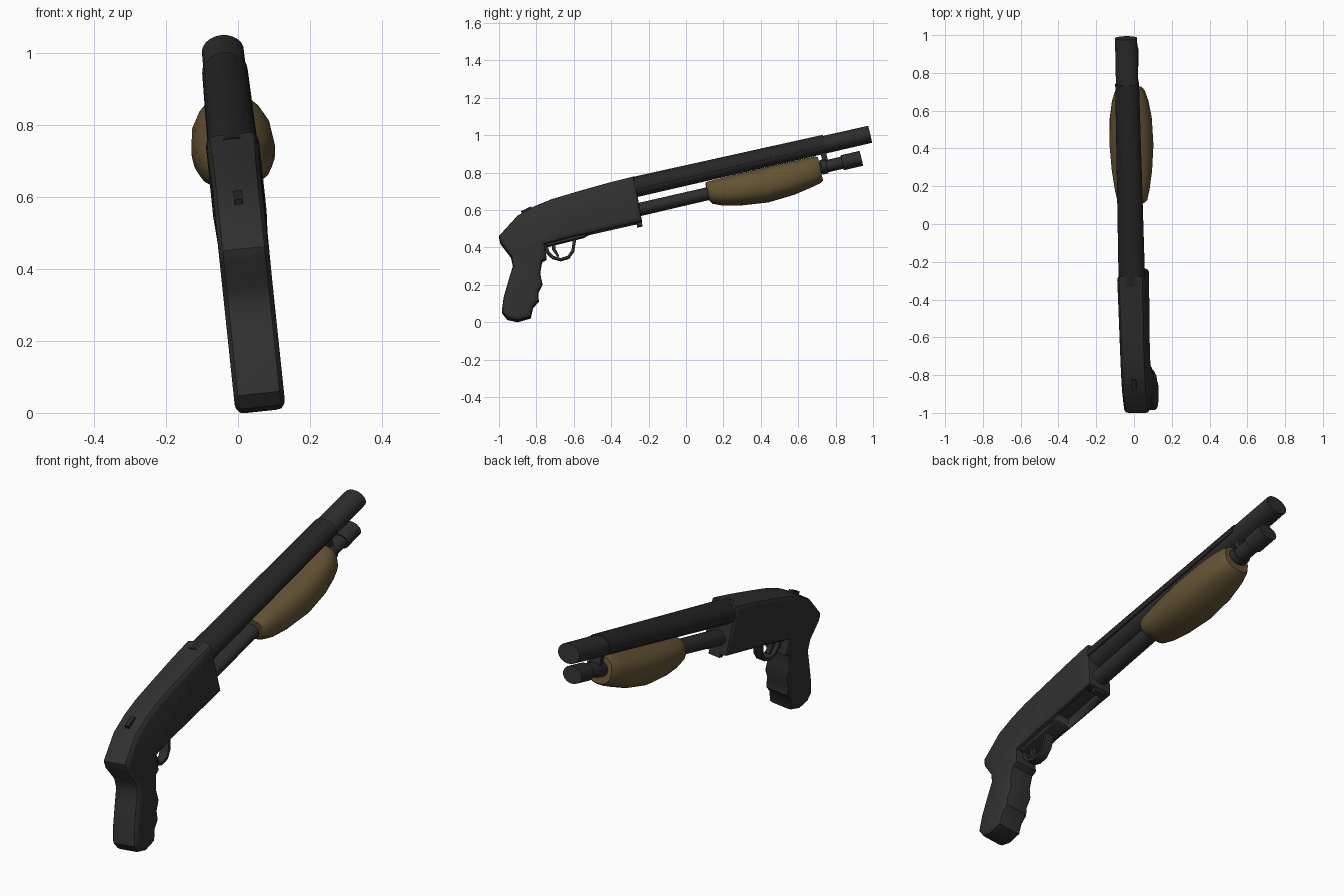
import bpy, bmesh, math
from mathutils import Matrix, Vector

if "Cube" in bpy.data.objects:
    bpy.data.objects.remove(bpy.data.objects["Cube"])

SLOPE = math.atan(0.229)          # barrel pitch
ROLL = Matrix.Translation((0.063, 0, 0.004)) @ Matrix.Rotation(math.radians(-6), 4, 'Y')
WIDE = 1.25                       # round parts are oval in x


def material(name, rgb):
    m = bpy.data.materials.new(name)
    m.diffuse_color = (*rgb, 1)
    m.use_nodes = True
    m.node_tree.nodes["Principled BSDF"].inputs["Base Color"].default_value = m.diffuse_color
    return m


BODY = material("dark grey polymer", (0.030, 0.030, 0.030))
STEEL = material("dark steel", (0.026, 0.026, 0.026))
SHIELD = material("black steel", (0.019, 0.019, 0.019))
WOOD = material("brown wood", (0.125, 0.086, 0.034))


def finish(name, bm, mat, angle=38):
    bmesh.ops.recalc_face_normals(bm, faces=bm.faces)
    bm.transform(ROLL)
    me = bpy.data.meshes.new(name)
    bm.to_mesh(me)
    bm.free()
    ob = bpy.data.objects.new(name, me)
    bpy.context.collection.objects.link(ob)
    me.materials.append(mat)
    bpy.ops.object.select_all(action='DESELECT')
    ob.select_set(True)
    bpy.context.view_layer.objects.active = ob
    bpy.ops.object.shade_smooth_by_angle(angle=math.radians(angle))
    return ob


def loft(name, rings, mat, angle=38):
    bm = bmesh.new()
    loops = [[bm.verts.new(p) for p in r] for r in rings]
    n = len(loops[0])
    for a, b in zip(loops, loops[1:]):
        for i in range(n):
            j = (i + 1) % n
            bm.faces.new((a[i], a[j], b[j], b[i]))
    bm.faces.new(loops[0])
    bm.faces.new(loops[-1])
    return finish(name, bm, mat, angle)


def inset(pts, d):
    """Move a closed side profile inwards by d."""
    v = [Vector(p) for p in pts]
    area = sum(v[i - 1].x * v[i].y - v[i].x * v[i - 1].y for i in range(len(v)))
    s = 1 if area > 0 else -1
    out = []
    for i, p in enumerate(v):
        e0 = (p - v[i - 1]).normalized()
        e1 = (v[(i + 1) % len(v)] - p).normalized()
        n0, n1 = Vector((-e0.y, e0.x)) * s, Vector((-e1.y, e1.x)) * s
        m = (n0 + n1).normalized()
        out.append(p + m * d / max(0.75, m.dot(n0)))
    return out


def slab(name, pts, w, b, mat, flare=lambda y: 1):
    """Side profile (y, z) given thickness in x with rounded rims."""
    half = [(w, b), (w - b * 0.1, b * 0.55), (w - b * 0.45, b * 0.1), (w - b, 0)]
    layers = half + [(-x, d) for x, d in reversed(half)]
    rings = [[(x * flare(p[0]), p[0], p[1]) for p in inset(pts, d)] for x, d in layers]
    return loft(name, rings, mat)


def tube(name, p0, p1, r0, r1, mat, sides=20):
    d = Vector(p1) - Vector(p0)
    bm = bmesh.new()
    bmesh.ops.create_cone(bm, cap_ends=True, segments=sides, radius1=r0, radius2=r1, depth=d.length)
    mid = (Vector(p0) + Vector(p1)) / 2
    bm.transform(Matrix.Translation((0, mid.x, mid.y))
                 @ Matrix.Rotation(-math.atan2(d.x, d.y), 4, 'X')
                 @ Matrix.Diagonal((WIDE, 1, 1, 1)))
    return finish(name, bm, mat)


def box(name, y, z, size, mat, tilt=SLOPE, x=0):
    bm = bmesh.new()
    bmesh.ops.create_cube(bm, size=1)
    bm.transform(Matrix.Translation((x, y, z)) @ Matrix.Rotation(tilt, 4, 'X')
                 @ Matrix.Diagonal((*size, 1)))
    return finish(name, bm, mat)


# Receiver and pistol grip in one side profile
body = [(-0.278, 0.775), (-0.41, 0.742), (-0.57, 0.697), (-0.72, 0.652), (-0.81, 0.615),
        (-0.90, 0.565), (-1.0, 0.455), (-0.992, 0.42), (-0.935, 0.345), (-0.925, 0.295),
        (-0.945, 0.23), (-0.975, 0.125), (-0.985, 0.05), (-0.955, 0.012), (-0.90, 0.0),
        (-0.83, 0.02), (-0.818, 0.075), (-0.787, 0.11), (-0.79, 0.155), (-0.768, 0.20),
        (-0.78, 0.255), (-0.77, 0.32), (-0.745, 0.335), (-0.757, 0.41), (-0.60, 0.452),
        (-0.52, 0.468), (-0.38, 0.50), (-0.235, 0.533)]
receiver = slab("receiver_and_grip", body, 0.07, 0.026, BODY,
                lambda y: 1 + 0.07 * max(0, (y + 0.6) / 0.35))

# Loading port cut in the underside
cutter = box("loading_port_cutter", -0.395, 0.50, (0.095, 0.24, 0.10), SHIELD)
cutter.hide_render = True
cutter.hide_set(True)
cut = receiver.modifiers.new("loading_port", 'BOOLEAN')
cut.operation = 'DIFFERENCE'
cut.object = cutter

# Trigger plate, guard, trigger, safety and front lug
slab("trigger_plate", [(-0.75, 0.40), (-0.55, 0.45), (-0.51, 0.472), (-0.74, 0.43)], 0.04, 0.006, BODY)
arc = [(-0.765, 0.42), (-0.745, 0.365), (-0.715, 0.337), (-0.67, 0.325), (-0.625, 0.338),
       (-0.598, 0.375), (-0.585, 0.455)]
inner = [(-0.745, 0.42), (-0.73, 0.374), (-0.707, 0.350), (-0.67, 0.339), (-0.633, 0.351),
         (-0.612, 0.382), (-0.602, 0.455)]
slab("trigger_guard", arc + inner[::-1], 0.024, 0.003, STEEL)
slab("trigger", [(-0.72, 0.43), (-0.715, 0.385), (-0.685, 0.345), (-0.678, 0.352),
                 (-0.698, 0.39), (-0.695, 0.435)], 0.013, 0.002, STEEL)
box("safety_catch", -0.85, 0.595, (0.024, 0.06, 0.022), SHIELD, math.radians(25))
box("receiver_lug", -0.25, 0.525, (0.06, 0.028, 0.03), STEEL)

# Barrel with heat shield
tube("barrel", (-0.33, 0.705), (0.984, 1.006), 0.051, 0.047, STEEL, 22)
rings = []
for y, z, r in ((-0.32, 0.708, 0.058), (0.742, 0.951, 0.052)):
    arc_pts = [math.radians(-15 + 210 * i / 14) for i in range(15)]
    rings.append([(r * 1.22 * math.cos(a), y - 0.229 * r * math.sin(a), z + r * math.sin(a))
                  for a in arc_pts])
loft("heat_shield", rings, SHIELD)

# Magazine tube, cap and barrel bracket
tube("magazine_tube", (-0.30, 0.590), (0.85, 0.857), 0.036, 0.033, STEEL)
tube("magazine_cap", (0.835, 0.853), (0.937, 0.877), 0.041, 0.041, STEEL, 16)
box("barrel_bracket", 0.738, 0.89, (0.05, 0.028, 0.11), STEEL)
tube("bracket_ring", (0.722, 0.828), (0.752, 0.835), 0.04, 0.04, STEEL)

# Wooden pump handle: stations of (y, top, bottom, half width)
stations = [(0.114, 0.745, 0.65, 0.068), (0.128, 0.751, 0.634, 0.080), (0.18, 0.764, 0.624, 0.092),
            (0.28, 0.788, 0.625, 0.107), (0.42, 0.820, 0.641, 0.117), (0.56, 0.853, 0.682, 0.112),
            (0.65, 0.874, 0.720, 0.097), (0.70, 0.886, 0.742, 0.080), (0.718, 0.884, 0.756, 0.068)]
rings = []
for y, top, bot, hw in stations:
    zc, h = (top + bot) / 2, (top - bot) / 2
    ring = []
    for i in range(20):
        a = math.tau * i / 20
        c, s = math.cos(a), math.sin(a)
        ring.append((hw * math.copysign(abs(c) ** 0.8, c),
                     y - 0.229 * h * s, zc + h * math.copysign(abs(s) ** 0.8, s)))
    rings.append(ring)
loft("pump_handle", rings, WOOD, 45)
